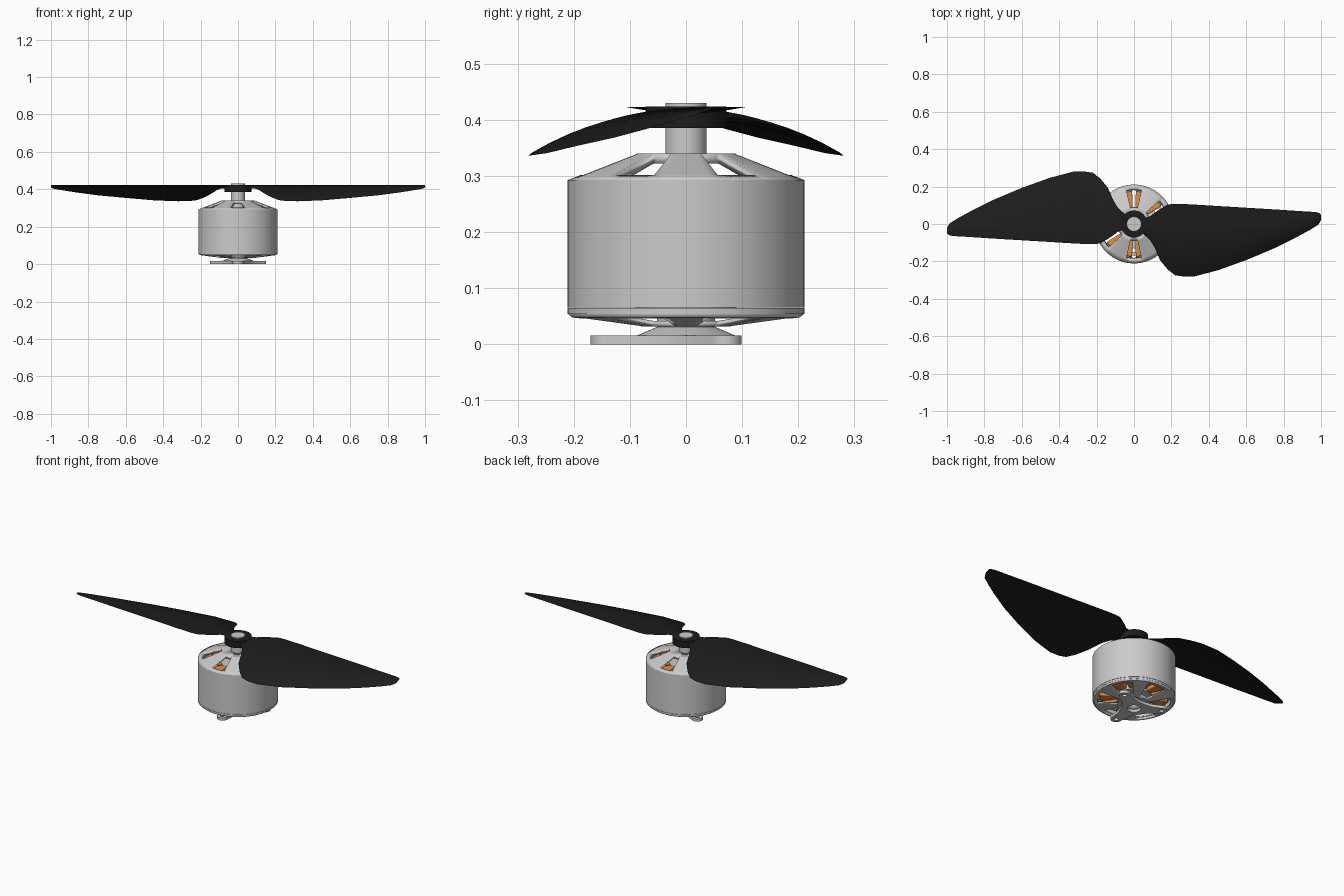
import bpy, bmesh
from math import sin, cos, pi, radians

if "Cube" in bpy.data.objects:
    bpy.data.objects.remove(bpy.data.objects["Cube"])


def material(name, rgb):
    m = bpy.data.materials.new(name)
    m.diffuse_color = (*rgb, 1)
    m.use_nodes = True
    m.node_tree.nodes["Principled BSDF"].inputs["Base Color"].default_value = m.diffuse_color
    return m


BLACK = material("black_plastic", (0.012, 0.012, 0.012))
COPPER = material("copper", (0.75, 0.27, 0.05))


def finish(bm, name, mat=None, thickness=0, angle=30):
    bmesh.ops.recalc_face_normals(bm, faces=bm.faces)
    me = bpy.data.meshes.new(name)
    bm.to_mesh(me)
    bm.free()
    ob = bpy.data.objects.new(name, me)
    bpy.context.collection.objects.link(ob)
    if mat:
        me.materials.append(mat)
    if thickness:
        mod = ob.modifiers.new("thickness", "SOLIDIFY")
        mod.thickness, mod.offset = thickness, thickness and -1
    bpy.ops.object.select_all(action="DESELECT")
    ob.select_set(True)
    bpy.context.view_layer.objects.active = ob
    bpy.ops.object.shade_smooth_by_angle(angle=radians(angle))
    return ob


def revolve(name, profile, window=None, half=0, closed=False, n=72, **kw):
    """Spin (r, z) points; leave six windows open in profile band `window`."""
    bm = bmesh.new()
    rings = []
    for i in range(n):
        a = 2 * pi * (i + 0.5) / n
        rings.append([bm.verts.new((r * cos(a), r * sin(a), z)) for r, z in profile])
    k = len(profile)
    for i in range(n):
        p, q = rings[i], rings[(i + 1) % n]
        # face i is centred on (i + 1) * 5 degrees; windows on 30, 90, ...
        off = abs((i + 1) % 12 - 6)
        for j in range(k if closed else k - 1):
            if j == window and off <= half:
                continue
            bm.faces.new((p[j], q[j], q[(j + 1) % k], p[(j + 1) % k]))
    bmesh.ops.remove_doubles(bm, verts=bm.verts, dist=1e-5)
    return finish(bm, name, **kw)


# Rotating can and its spoked end caps
revolve("motor_can", [(0.211, 0.066), (0.211, 0.293), (0.196, 0.293), (0.196, 0.066)], closed=True)
revolve("can_lower_rim", [(0.211, 0.054), (0.211, 0.0645), (0.196, 0.0645), (0.196, 0.054)], closed=True)
revolve("top_cap", [(0.03, 0.34), (0.088, 0.34), (0.142, 0.319), (0.19, 0.301), (0.211, 0.293)][:2]
        + [(0.187, 0.302), (0.211, 0.293)], window=1, half=2, thickness=0.018, angle=20)
revolve("bottom_cap", [(0.211, 0.055), (0.203, 0.048), (0.187, 0.046), (0.08, 0.032), (0.03, 0.031)],
        window=2, half=3, thickness=0.01, angle=20)

# Shaft and lower bearing boss
revolve("shaft", [(0, 0.05), (0.037, 0.05), (0.037, 0.43), (0, 0.43)])
revolve("mount_boss", [(0.04, 0.004), (0.04, 0.016), (0.087, 0.016), (0.052, 0.031), (0.052, 0.06), (0, 0.06),
                       (0, 0.004)])

# Stator core
revolve("stator_core", [(0.045, 0.065), (0.09, 0.065), (0.09, 0.275), (0.045, 0.275)], closed=True)


def wedges(name, r0, r1, w0, w1, z0, z1, mat=None, bevel=0):
    """Twelve tapered blocks around the axis."""
    bm = bmesh.new()
    for i in range(12):
        a = radians(15 + 30 * i)
        c, s = cos(a), sin(a)
        plan = [(r0, -w0), (r1, -w1), (r1, w1), (r0, w0)]
        lo, hi = [[bm.verts.new((r * c - w * s, r * s + w * c, z)) for r, w in plan] for z in (z0, z1)]
        bm.faces.new(lo)
        bm.faces.new(hi)
        for j in range(4):
            k = (j + 1) % 4
            bm.faces.new((lo[j], lo[k], hi[k], hi[j]))
    ob = finish(bm, name, mat)
    if bevel:
        mod = ob.modifiers.new("rounding", "BEVEL")
        mod.width, mod.segments = bevel, 2


wedges("copper_windings", 0.088, 0.174, 0.017, 0.036, 0.068, 0.28, COPPER, 0.006)
wedges("stator_tooth_tips", 0.174, 0.19, 0.042, 0.044, 0.085, 0.26)

# Three-armed mounting plate with screw holes
def circle(x, y, r, n=20):
    return [(x + r * cos(2 * pi * i / n), y + r * sin(2 * pi * i / n)) for i in range(n)]


outline, loops = [], [circle(0, 0, 0.035, 32)]
for deg in (-90, 30, 150):
    a = radians(deg)
    cx, cy = 0.141 * cos(a), 0.141 * sin(a)
    for t in range(-90, 91, 18):
        b = a + radians(t)
        outline.append((cx + 0.029 * cos(b), cy + 0.029 * sin(b)))
    for d, r in ((20, 0.095), (32, 0.077), (46, 0.068), (60, 0.065), (74, 0.068), (88, 0.077), (100, 0.095)):
        outline.append((r * cos(a + radians(d)), r * sin(a + radians(d))))
    loops.append(circle(cx, cy, 0.012))
cu = bpy.data.curves.new("mounting_plate", "CURVE")
cu.dimensions, cu.fill_mode, cu.extrude = "2D", "BOTH", 0.008
for loop in [outline] + loops:
    sp = cu.splines.new("POLY")
    sp.points.add(len(loop) - 1)
    for pt, (x, y) in zip(sp.points, loop):
        pt.co = (x, y, 0, 1)
    sp.use_cyclic_u = True
plate = bpy.data.objects.new("mounting_plate", cu)
plate.location.z = 0.008
bpy.context.collection.objects.link(plate)
bpy.ops.object.select_all(action="DESELECT")
plate.select_set(True)
bpy.context.view_layer.objects.active = plate
bpy.ops.object.convert(target="MESH")

# Propeller hub
revolve("propeller_hub", [(0.036, 0.386), (0.072, 0.386), (0.072, 0.424), (0.036, 0.424)], closed=True, mat=BLACK)

# Propeller blades: x, leading y, trailing y, trailing z
STATIONS = [
    (0.045, 0.03, -0.05, 0.402), (0.085, 0.04, -0.085, 0.405), (0.11, 0.06, -0.125, 0.398),
    (0.14, 0.08, -0.195, 0.378), (0.18, 0.104, -0.243, 0.357), (0.22, 0.108, -0.274, 0.342),
    (0.26, 0.107, -0.28, 0.337), (0.32, 0.104, -0.281, 0.336), (0.45, 0.096, -0.247, 0.341),
    (0.6, 0.087, -0.193, 0.354), (0.75, 0.078, -0.13, 0.368), (0.87, 0.07, -0.07, 0.384),
    (0.94, 0.066, -0.032, 0.395), (0.985, 0.062, -0.004, 0.403), (1.0, 0.05, 0.02, 0.41)]
N = 12


def blade(name, sign):
    bm = bmesh.new()
    rings = []
    for x, yl, yt, zt in STATIONS:
        thick = 0.004 + 0.05 * (yl - yt) * 0.6
        ring = []
        for i in range(2 * N):
            t = i / N if i <= N else 2 - i / N
            z = 0.423 - (0.423 - zt) * t ** 2.8
            if i > N:
                z -= thick * sin(pi * t) ** 0.8
            y = yl + (yt - yl) * t
            ring.append(bm.verts.new((sign * x, sign * y, z)))
        rings.append(ring)
    for p, q in zip(rings, rings[1:]):
        for j in range(2 * N):
            k = (j + 1) % (2 * N)
            bm.faces.new((p[j], p[k], q[k], q[j]))
    bm.faces.new(rings[0])
    bm.faces.new(rings[-1])
    finish(bm, name, BLACK, angle=40)


blade("right_blade", 1)
blade("left_blade", -1)
